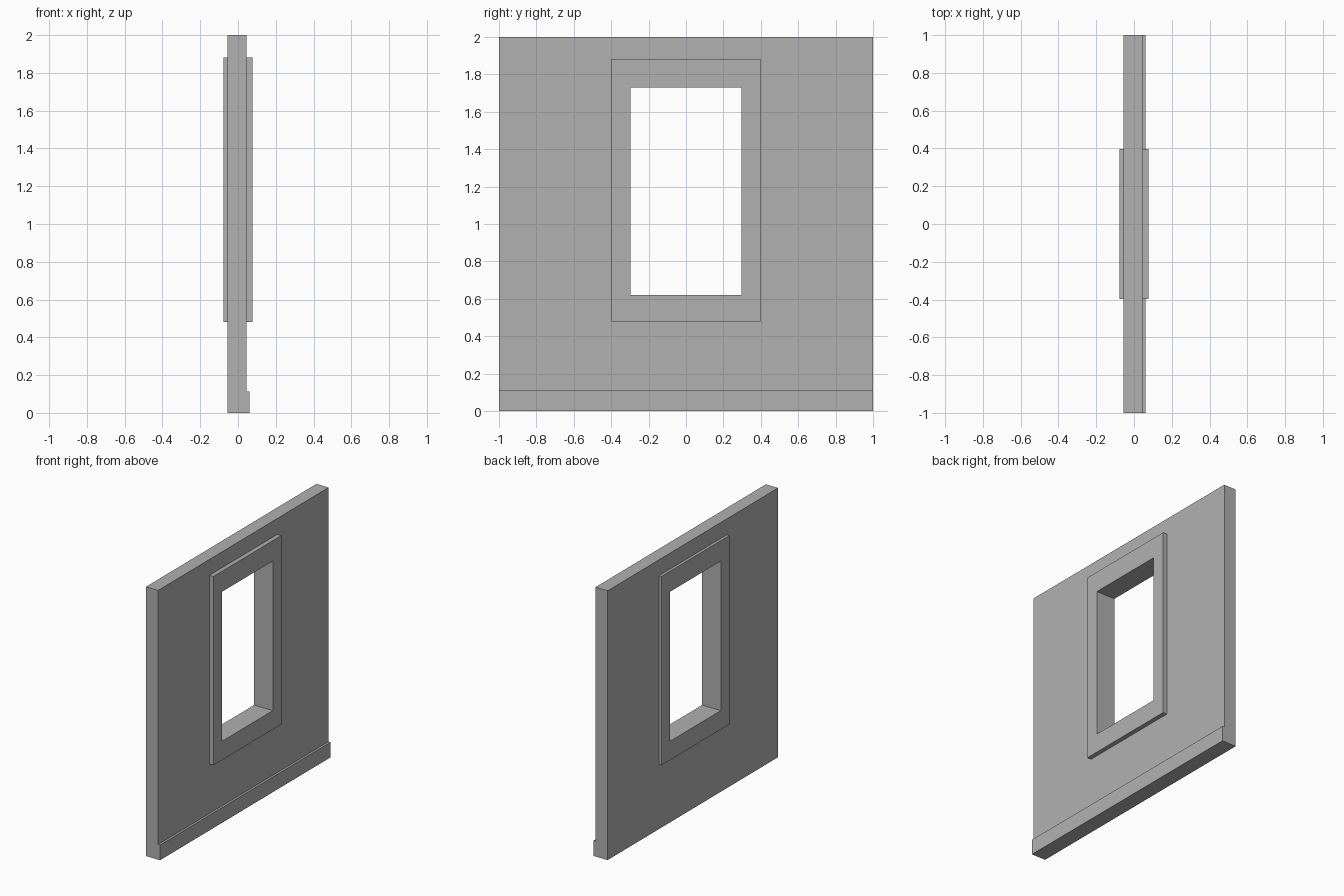
import bpy, bmesh

if "Cube" in bpy.data.objects:
    bpy.data.objects.remove(bpy.data.objects["Cube"])

# Mid grey for all parts
grey = bpy.data.materials.new("mid_grey")
grey.diffuse_color = (0.44, 0.44, 0.44, 1)
grey.use_nodes = True
grey.node_tree.nodes["Principled BSDF"].inputs["Base Color"].default_value = grey.diffuse_color


def make_object(name, bm):
    bmesh.ops.recalc_face_normals(bm, faces=bm.faces)
    mesh = bpy.data.meshes.new(name)
    bm.to_mesh(mesh)
    bm.free()
    mesh.materials.append(grey)
    obj = bpy.data.objects.new(name, mesh)
    bpy.context.collection.objects.link(obj)
    return obj


def rect(y, z0, z1):
    return [(-y, z0), (y, z0), (y, z1), (-y, z1)]


def ring_panel(name, x0, x1, outer, inner):
    """Rectangular panel with a rectangular hole, thick along x."""
    bm = bmesh.new()
    loops = [[bm.verts.new((x, y, z)) for y, z in r]
             for x, r in ((x0, outer), (x1, outer), (x1, inner), (x0, inner))]
    for a, b in zip(loops, loops[1:] + loops[:1]):
        for i in range(4):
            j = (i + 1) % 4
            bm.faces.new((a[i], a[j], b[j], b[i]))
    return make_object(name, bm)


def box(name, x0, x1, y, z0, z1):
    bm = bmesh.new()
    bmesh.ops.create_cube(bm, size=1)
    for v in bm.verts:
        v.co = (x0 if v.co.x < 0 else x1, v.co.y * 2 * y, z0 if v.co.z < 0 else z1)
    return make_object(name, bm)


WALL_BACK, WALL_FRONT = -0.056, 0.044
frame_outline = rect(0.398, 0.48, 1.882)
opening = rect(0.298, 0.62, 1.73)

# Wall panel, cut out to receive the window frame
ring_panel("wall", WALL_BACK, WALL_FRONT, rect(1.0, 0.0, 2.0), frame_outline)

# Window frame, proud of the wall on both sides
ring_panel("window_frame", -0.077, 0.077, frame_outline, opening)

# Skirting board along the foot of one side
box("skirting_board", WALL_FRONT, 0.06, 1.0, 0.0, 0.113)
